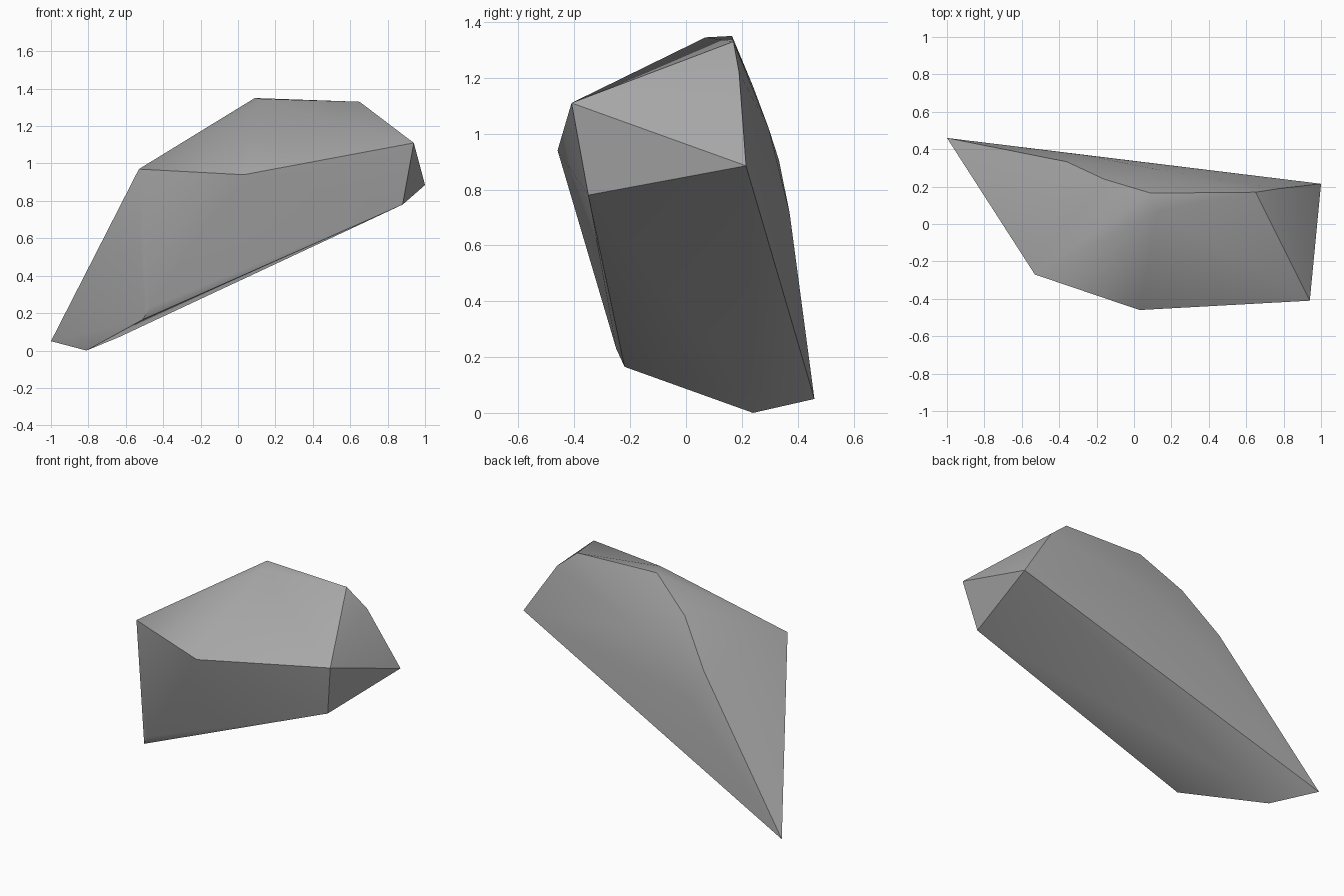
import bpy
import bmesh
from math import radians

# Remove the default cube only
cube = bpy.data.objects.get("Cube")
if cube:
    bpy.data.objects.remove(cube, do_unlink=True)

# Stone material
stone = bpy.data.materials.new("grey stone")
stone.use_nodes = True
colour = (0.41, 0.41, 0.41, 1)
stone.diffuse_color = colour
stone.node_tree.nodes["Principled BSDF"].inputs["Base Color"].default_value = colour

# Corners of the boulder, grouped by region
top = [(0.09, 0.165, 1.35), (0.13, 0.07, 1.345), (0.65, 0.17, 1.33), (0.78, 0.19, 1.22)]
front = [(-0.53, -0.27, 0.97), (0.03, -0.46, 0.94), (0.94, -0.41, 1.11)]
end = [(0.88, -0.35, 0.78), (1, 0.215, 0.885)]
foot = [(-1, 0.46, 0.05), (-0.81, 0.24, 0), (-0.64, 0.24, 0.07),
        (-0.51, -0.22, 0.165), (-0.47, -0.25, 0.23)]
back = [(-0.16, 0.24, 1.17), (-0.36, 0.333, 0.905),
        (-0.28, 0.371, 0.717), (0.1, 0.296, 1.02)]

# Boulder: convex skin around the corners
bm = bmesh.new()
for corner in top + front + end + foot + back:
    bm.verts.new(corner)
hull = bmesh.ops.convex_hull(bm, input=bm.verts[:])
loose = [v for v in bm.verts if not v.link_faces]
bmesh.ops.delete(bm, geom=loose, context='VERTS')
bmesh.ops.recalc_face_normals(bm, faces=bm.faces[:])
mesh = bpy.data.meshes.new("boulder")
bm.to_mesh(mesh)
bm.free()
mesh.materials.append(stone)

boulder = bpy.data.objects.new("boulder", mesh)
bpy.context.collection.objects.link(boulder)
bpy.ops.object.select_all(action='DESELECT')
boulder.select_set(True)
bpy.context.view_layer.objects.active = boulder
bpy.ops.object.shade_smooth_by_angle(angle=radians(38))
